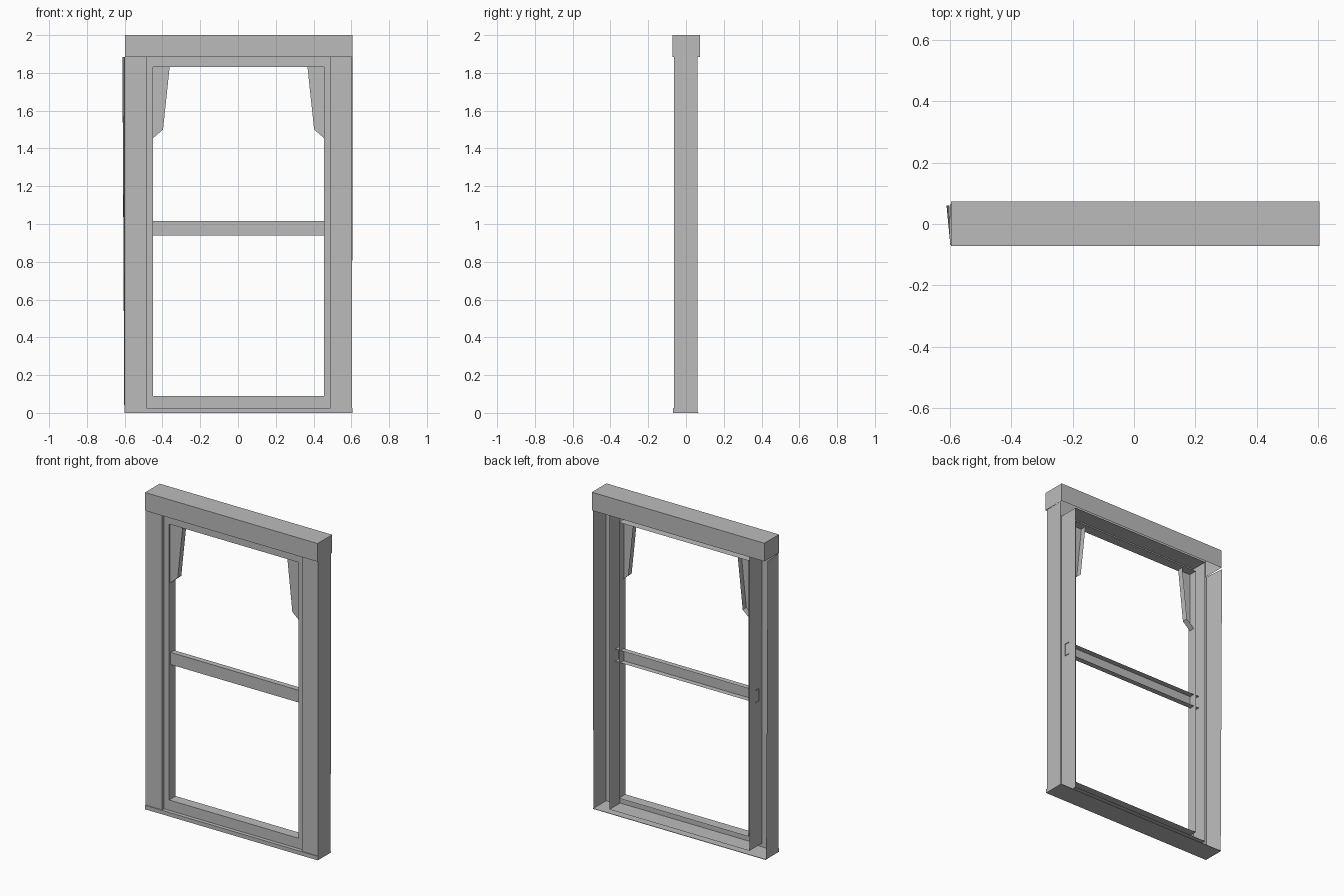
import bpy
import bmesh
from mathutils import Vector

cube = bpy.data.objects.get("Cube")
if cube:
    bpy.data.objects.remove(cube, do_unlink=True)

grey = bpy.data.materials.new("plain_grey")
grey.use_nodes = True
grey.diffuse_color = (0.5, 0.5, 0.5, 1)
grey.node_tree.nodes["Principled BSDF"].inputs["Base Color"].default_value = (0.5, 0.5, 0.5, 1)

MID = 0.003          # opening centre in x
FRONT, BACK = -0.064, 0.061
HEAD_Z, SILL_Z = 1.885, 0.025
REVEAL = 0.488       # half width between the jambs
OPEN = 0.452         # half width of the clear opening


def loft(name, rings, closed=False, caps=()):
    """Thin sheet skinned between matching point rows; caps are rows of point columns to fill."""
    bm = bmesh.new()
    rows = [[bm.verts.new(p) for p in ring] for ring in rings]
    n = len(rows[0])
    for a, b in zip(rows, rows[1:]):
        for i in range(n if closed else n - 1):
            j = (i + 1) % n
            bm.faces.new((a[i], a[j], b[j], b[i]))
    for row in caps:
        bm.faces.new(rows[row])
    bmesh.ops.recalc_face_normals(bm, faces=bm.faces)
    mesh = bpy.data.meshes.new(name)
    bm.to_mesh(mesh)
    bm.free()
    mesh.materials.append(grey)
    obj = bpy.data.objects.new(name, mesh)
    bpy.context.collection.objects.link(obj)
    return obj


def along_x(name, profile, x0, x1, caps=()):
    return loft(name, [[(x, y, z) for y, z in profile] for x in (x0, x1)], caps=caps)


def rect(half, z0, z1, y):
    a, b = MID - half, MID + half
    return [(a, y, z0), (b, y, z0), (b, y, z1), (a, y, z1)]


# Header: top, front and end caps, open behind and below
along_x("header", [(0.073, HEAD_Z), (0.073, 2), (-0.072, 2), (-0.072, HEAD_Z)],
        -0.598, 0.606, caps=(0, 1))

# Sill: front lip, underside and end caps
along_x("sill", [(-0.069, SILL_Z), (-0.069, 0), (0.065, 0), (0.065, SILL_Z)][:3] + [(0.065, 0.003)],
        -0.6, 0.605, caps=(0, 1))
along_x("sill_ledge", [(-0.069, SILL_Z), (FRONT, SILL_Z)], -0.6, 0.605)

# Jambs: front face and outer side, the right one flared towards the back at the top
for name, side, front_x, flare_low, flare_top in (
        ("right_jamb", -1, 0.6, 0.602, 0.612), ("left_jamb", 1, 0.603, 0.604, 0.606)):
    loft(name, [[(MID + side * REVEAL, FRONT, z), (side * front_x, FRONT, z),
                 (side * back_x, BACK, z)]
                for z, back_x in ((0.003, flare_low), (HEAD_Z, flare_top))])

# Lining around the opening, full depth
loft("lining", [rect(REVEAL, SILL_Z, HEAD_Z, y) for y in (FRONT, BACK)], closed=True)

# Sash: narrow front face with an inner reveal
loft("sash", [rect(REVEAL, SILL_Z, HEAD_Z, -0.045),
              rect(OPEN, 0.09, 1.83, -0.045),
              rect(OPEN, 0.09, 1.83, 0.02)], closed=True)

# Meeting rail: channel open behind
along_x("meeting_rail", [(0.005, 1.015), (-0.03, 1.015), (-0.03, 0.938), (0.005, 0.938)],
        MID - 0.492, MID + 0.492)

# Corner brackets: tapered plate with an edge wall
taper = [(0.452, 1.455), (0.4, 1.5), (0.365, 1.83), (0.452, 1.83)]
for name, side in (("right_bracket", -1), ("left_bracket", 1)):
    edge = [Vector((MID + side * x, -0.034, z)) for x, z in taper]
    loft(name, [edge, [p + Vector((0, 0.036, 0)) for p in edge]], caps=(0,))
